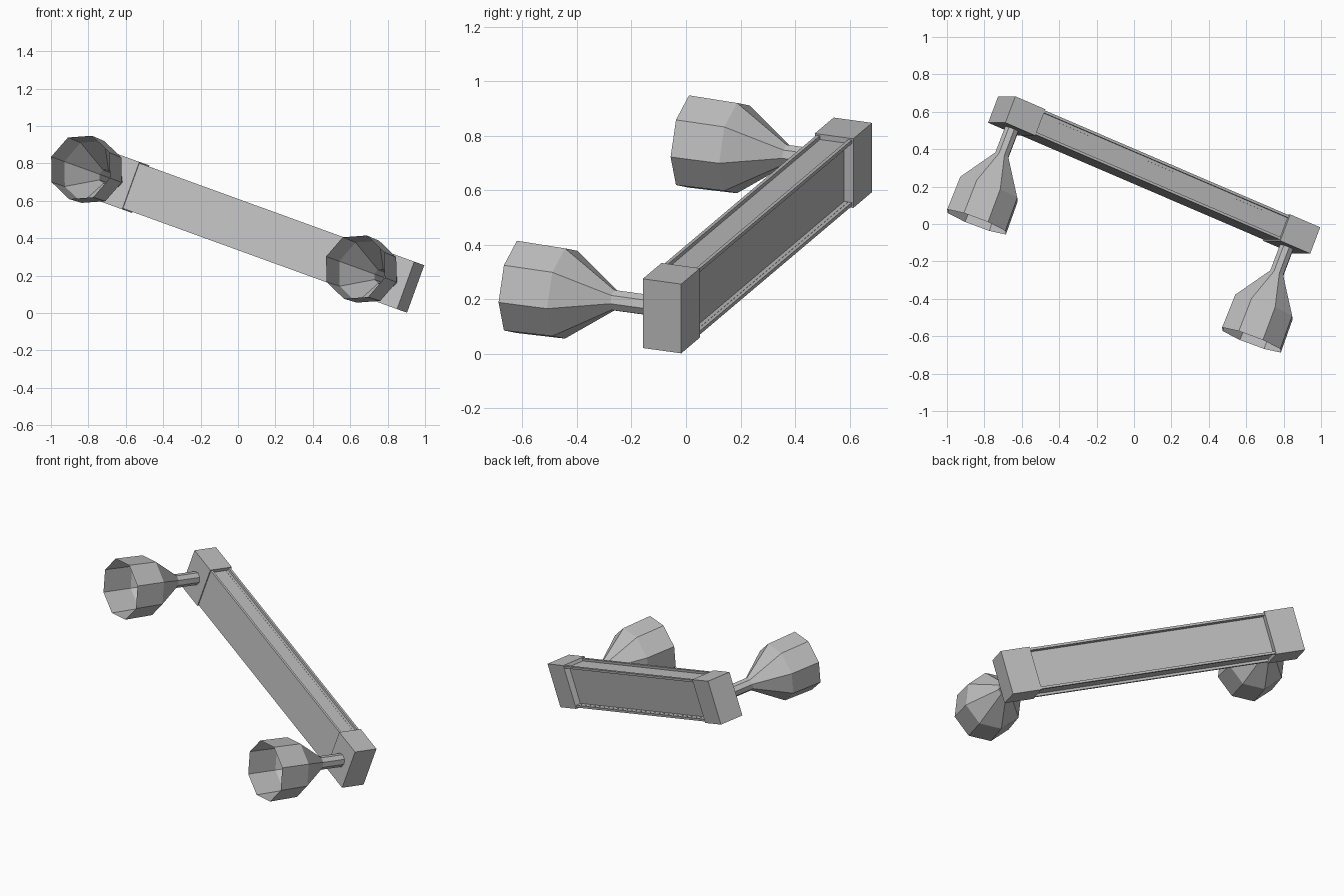
import bpy, bmesh, math
from mathutils import Matrix, Vector

cube = bpy.data.objects.get("Cube")
if cube:
    bpy.data.objects.remove(cube, do_unlink=True)

# One plain grey finish
grey = bpy.data.materials.new("plain_grey")
grey.use_nodes = True
color = (0.52, 0.52, 0.52, 1)
grey.diffuse_color = color
grey.node_tree.nodes["Principled BSDF"].inputs["Base Color"].default_value = color

# Tilted frame of the whole fixture: along, depth, height
along = Vector((0.871, -0.374, -0.316)).normalized()
height = Vector((0.341, 0, 0.94))
height = (height - along * height.dot(along)).normalized()
depth = height.cross(along)
frame = Matrix((along, depth, height)).transposed().to_4x4()
frame.translation = (0.108, 0.262, 0.434)

HALF_LEN, HALF_DEPTH, HALF_HEIGHT = 0.935, 0.076, 0.135
BLOCK, STEP, LIP = 0.184, 0.006, 0.02


def finish(bm, name):
    mesh = bpy.data.meshes.new(name)
    bm.to_mesh(mesh)
    bm.free()
    mesh.materials.append(grey)
    obj = bpy.data.objects.new(name, mesh)
    bpy.context.collection.objects.link(obj)
    obj.matrix_world = frame
    return obj


def box(center, half):
    bm = bmesh.new()
    size = Matrix.Diagonal([2 * h for h in half]).to_4x4()
    bmesh.ops.create_cube(bm, size=1, matrix=Matrix.Translation(center) @ size)
    bm.normal_update()
    return bm


# Middle beam with sunken panels on its top, bottom and back
beam = box((0, 0, 0), (HALF_LEN - BLOCK + LIP, HALF_DEPTH - STEP, HALF_HEIGHT - STEP))
for face in list(beam.faces):
    n = face.normal
    sink = 0.03 if n.y > 0.5 else 0.015 if abs(n.z) > 0.5 else 0
    if sink:
        bmesh.ops.inset_individual(beam, faces=[face], thickness=LIP)
        bmesh.ops.inset_individual(beam, faces=[face], thickness=0, depth=-sink)
finish(beam, "beam")


# Open eight-sided cup on a stem: (radius, distance out from the block)
PROFILE = [(0.04, 0), (0.04, 0.15), (0.176, 0.345), (0.18, 0.535)]


def cup(x):
    bm = bmesh.new()
    rings = []
    for radius, out in PROFILE:
        angles = [i * math.tau / 8 for i in range(8)]
        rings.append([bm.verts.new((x + radius * math.cos(a), -HALF_DEPTH - out,
                                    radius * math.sin(a))) for a in angles])
    for low, high in zip(rings, rings[1:]):
        for i in range(8):
            j = (i + 1) % 8
            bm.faces.new((low[i], low[j], high[j], high[i]))
    return bm


# End blocks, each carrying a cup
for side, label in ((-1, "right"), (1, "left")):
    x = side * (HALF_LEN - BLOCK / 2)
    finish(box((x, 0, 0), (BLOCK / 2, HALF_DEPTH, HALF_HEIGHT)), label + "_end_block")
    finish(cup(x), label + "_cup")
